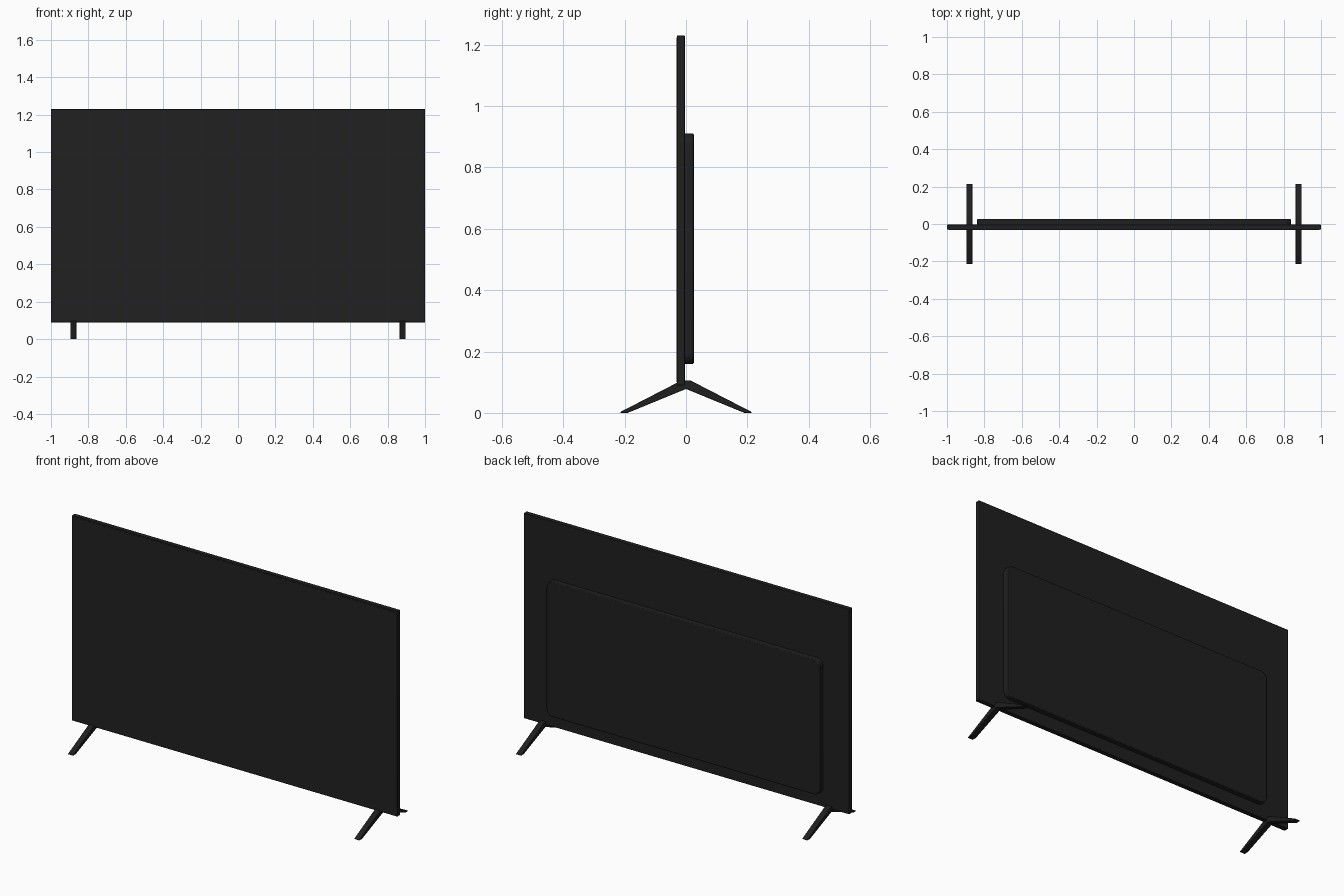
import bpy, bmesh
from mathutils import Vector

cube = bpy.data.objects.get("Cube")
if cube:
    bpy.data.objects.remove(cube, do_unlink=True)


def material(name, rgb):
    m = bpy.data.materials.new(name)
    m.use_nodes = True
    color = (*rgb, 1)
    m.diffuse_color = color
    m.node_tree.nodes["Principled BSDF"].inputs["Base Color"].default_value = color
    return m


casing = material("casing black", (0.014, 0.014, 0.014))
screen_black = material("screen black", (0.015, 0.015, 0.015))


def finish(bm, name, mat, bevel, segments=2):
    bmesh.ops.recalc_face_normals(bm, faces=bm.faces)
    mesh = bpy.data.meshes.new(name)
    bm.to_mesh(mesh)
    bm.free()
    obj = bpy.data.objects.new(name, mesh)
    bpy.context.collection.objects.link(obj)
    mesh.materials.append(mat)
    if bevel:
        mod = obj.modifiers.new("soft edges", "BEVEL")
        mod.width, mod.segments, mod.limit_method = bevel, segments, "ANGLE"
    bpy.ops.object.select_all(action="DESELECT")
    bpy.context.view_layer.objects.active = obj
    obj.select_set(True)
    bpy.ops.object.shade_smooth_by_angle(angle=0.6)
    return obj


def box(name, low, high, mat, bevel=0, corner=0):
    bm = bmesh.new()
    low, high = Vector(low), Vector(high)
    bmesh.ops.create_cube(bm, size=1)
    for v in bm.verts:
        v.co = (low + high) / 2 + v.co * (high - low)
    # Round the outline seen from the back
    if corner:
        edges = [e for e in bm.edges
                 if abs(e.verts[0].co.y - e.verts[1].co.y) > 0.001]
        bmesh.ops.bevel(bm, geom=edges, offset=corner, segments=6,
                        profile=0.5, affect="EDGES")
    return finish(bm, name, mat, bevel)


# Thin display panel with a glass sheet inset on the front
box("display_panel", (-1, -0.03, 0.09), (1, -0.004, 1.23), casing, 0.002)
box("screen", (-0.993, -0.031, 0.1), (0.993, -0.028, 1.223), screen_black)

# Raised electronics housing on the back
box("rear_housing", (-0.84, -0.008, 0.16), (0.84, 0.026, 0.91), casing, 0.004, 0.035)

# Splayed feet, drawn as an inverted V in side view
half = [(0, 0.078), (0.19, 0), (0.214, 0), (0.212, 0.004), (0.014, 0.106)]
outline = half + [(-y, z) for y, z in reversed(half[1:])]
for side, x in (("left", 0.88), ("right", -0.88)):
    bm = bmesh.new()
    face = bm.faces.new([bm.verts.new((x - 0.016, y, z)) for y, z in outline])
    out = bmesh.ops.extrude_face_region(bm, geom=[face])
    moved = [g for g in out["geom"] if isinstance(g, bmesh.types.BMVert)]
    bmesh.ops.translate(bm, verts=moved, vec=(0.032, 0, 0))
    finish(bm, side + "_foot", casing, 0.002)
